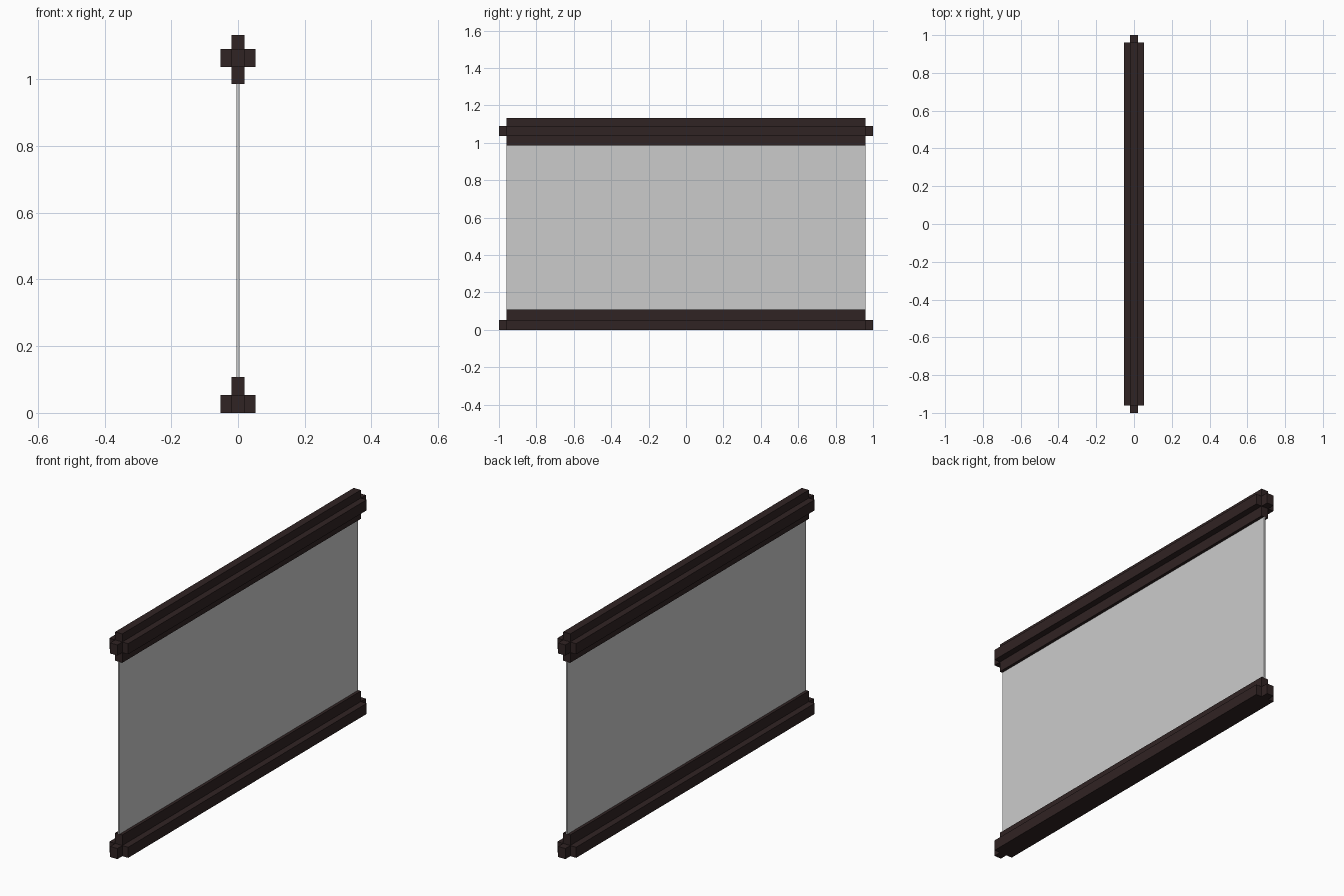
import bpy, bmesh

if "Cube" in bpy.data.objects:
    bpy.data.objects.remove(bpy.data.objects["Cube"])

W, N = 0.053, 0.02        # half widths: wide flange, narrow web
END, TIP = 0.96, 1.0      # half lengths: rail body, end peg

dark = bpy.data.materials.new("dark_wood")
dark.diffuse_color = (0.03, 0.017, 0.017, 1)
dark.use_nodes = True
dark.node_tree.nodes["Principled BSDF"].inputs["Base Color"].default_value = dark.diffuse_color


def extrude_y(name, profile, y0, y1, mat=None):
    """Extrude a closed (x, z) outline along y."""
    bm = bmesh.new()
    face = bm.faces.new([bm.verts.new((x, y0, z)) for x, z in profile])
    ext = bmesh.ops.extrude_face_region(bm, geom=[face], use_keep_orig=True)
    verts = [v for v in ext["geom"] if isinstance(v, bmesh.types.BMVert)]
    bmesh.ops.translate(bm, verts=verts, vec=(0, y1 - y0, 0))
    bmesh.ops.recalc_face_normals(bm, faces=bm.faces)
    me = bpy.data.meshes.new(name)
    bm.to_mesh(me)
    bm.free()
    if mat:
        me.materials.append(mat)
    ob = bpy.data.objects.new(name, me)
    bpy.context.collection.objects.link(ob)
    return ob


def rect(hw, z0, z1):
    return [(-hw, z0), (hw, z0), (hw, z1), (-hw, z1)]


def mirrored(half):
    """Complete a right-hand half outline about x = 0."""
    return half + [(-x, z) for x, z in reversed(half)]


# bottom rail: inverted T section
B1, B2 = 0.054, 0.108
extrude_y("bottom_rail", mirrored([(W, 0), (W, B1), (N, B1), (N, B2)]), -END, END, dark)

# top rail: cross section
T0, T1, T2, T3 = 0.985, 1.037, 1.091, 1.132
extrude_y("top_rail", mirrored([(N, T0), (N, T1), (W, T1), (W, T2), (N, T2), (N, T3)]),
          -END, END, dark)

# end pegs on both rails
for rail, z0, z1 in (("bottom", 0, B1), ("top", T1, T2)):
    for side, s in (("front", -1), ("back", 1)):
        extrude_y(f"{rail}_peg_{side}", rect(N, z0, z1), s * END, s * TIP, dark)

# thin panel between the rails
extrude_y("panel", rect(0.005, B2, T0), -END, END)
